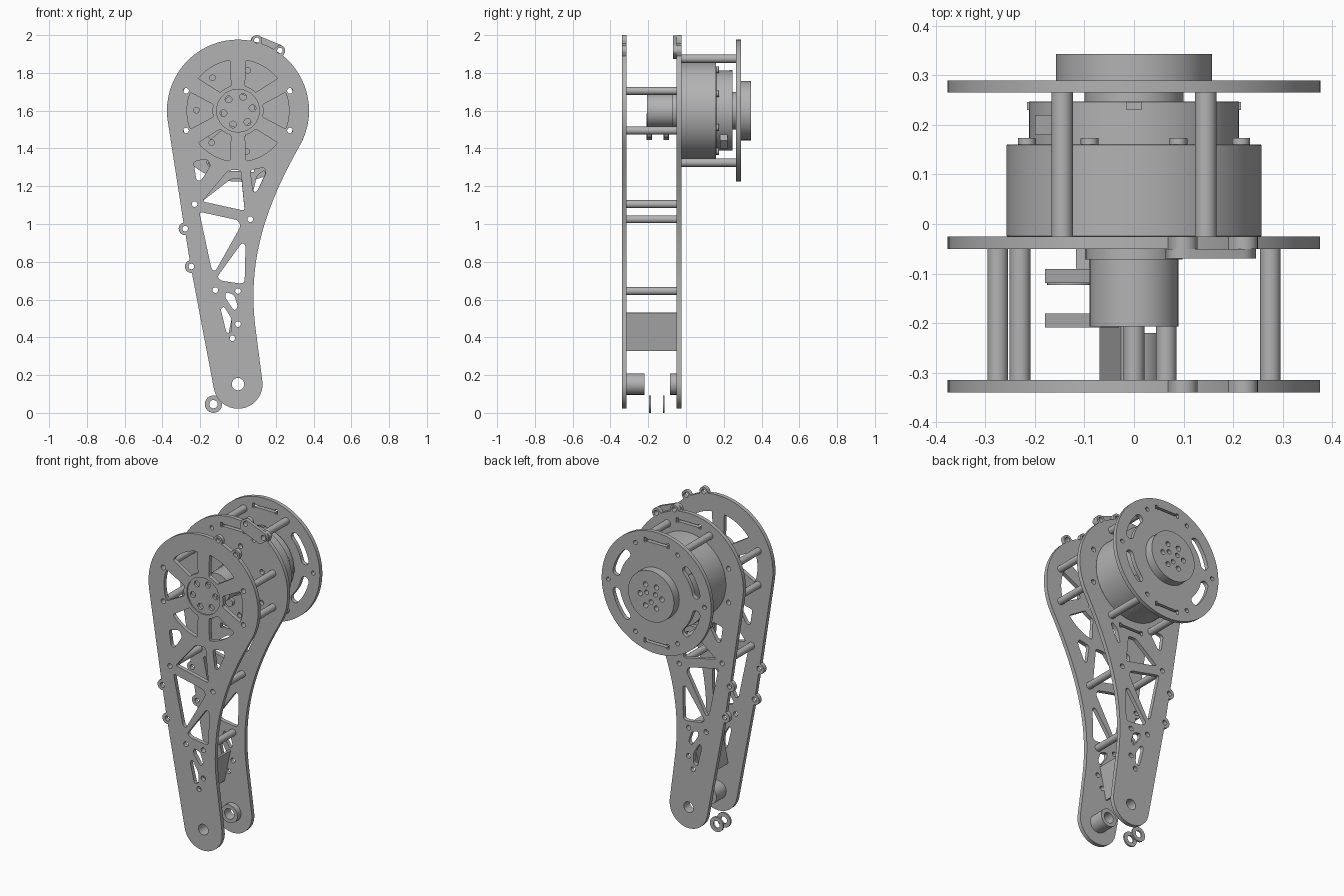
import bpy, bmesh
from math import sin, cos, radians, pi, atan2, degrees
from mathutils import Vector, Matrix
from mathutils.geometry import interpolate_bezier

if "Cube" in bpy.data.objects:
    bpy.data.objects.remove(bpy.data.objects["Cube"])

grey = bpy.data.materials.new("machined grey")
grey.use_nodes = True
grey.diffuse_color = (0.45, 0.45, 0.45, 1)
grey.node_tree.nodes["Principled BSDF"].inputs["Base Color"].default_value = grey.diffuse_color

AXIS = 1.6          # height of the motor axis
FRONT = (-0.34, -0.315)
BACK = (-0.05, -0.025)
DISC = (0.265, 0.29)


def arc(x, z, r, a0, a1, n=12):
    """Points on an arc, angles in degrees."""
    step = radians(a1 - a0) / n
    return [(x + r * cos(radians(a0) + i * step), z + r * sin(radians(a0) + i * step))
            for i in range(n + 1)]


def circle(x, z, r, n=24):
    return arc(x, z, r, 0, 360, n)[:-1]


def rounded(points, r=0.015):
    """Polygon with its corners rounded off."""
    out = []
    for i, p in enumerate(points):
        p, a, b = Vector(p), Vector(points[i - 1]), Vector(points[(i + 1) % len(points)])
        start = p + (a - p).normalized() * min(r, (a - p).length * 0.45)
        end = p + (b - p).normalized() * min(r, (b - p).length * 0.45)
        out += [tuple(start * (1 - t) ** 2 + p * 2 * t * (1 - t) + end * t * t)
                for t in (0, 0.33, 0.67, 1)]
    return out


def finish(obj, bevel=0):
    """Colour, shade and optionally bevel a part."""
    obj.data.materials.clear()
    obj.data.materials.append(grey)
    bpy.ops.object.select_all(action='DESELECT')
    obj.select_set(True)
    bpy.context.view_layer.objects.active = obj
    bpy.ops.object.shade_smooth_by_angle(angle=radians(35))
    if bevel:
        mod = obj.modifiers.new("edge", 'BEVEL')
        mod.width, mod.segments, mod.limit_method = bevel, 2, 'ANGLE'
        mod.angle_limit = radians(50)
    return obj


def slab(name, outline, holes, span, bevel=0):
    """Flat part in the xz plane with holes, spanning y from span[0] to span[1]."""
    curve = bpy.data.curves.new(name, 'CURVE')
    curve.dimensions, curve.fill_mode = '2D', 'BOTH'
    curve.extrude = (span[1] - span[0]) / 2
    for loop in [outline] + holes:
        spline = curve.splines.new('POLY')
        spline.points.add(len(loop) - 1)
        for point, (x, z) in zip(spline.points, loop):
            point.co = (x, z, 0, 1)
        spline.use_cyclic_u = True
    temp = bpy.data.objects.new(name, curve)
    bpy.context.collection.objects.link(temp)
    mesh = bpy.data.meshes.new_from_object(
        temp.evaluated_get(bpy.context.evaluated_depsgraph_get()))
    bpy.data.objects.remove(temp)
    mesh.transform(Matrix.Translation((0, sum(span) / 2, 0)) @ Matrix.Rotation(pi / 2, 4, 'X'))
    bm = bmesh.new()
    bm.from_mesh(mesh)
    bmesh.ops.remove_doubles(bm, verts=bm.verts, dist=0.0001)
    bmesh.ops.recalc_face_normals(bm, faces=bm.faces)
    bm.to_mesh(mesh)
    bm.free()
    obj = bpy.data.objects.new(name, mesh)
    bpy.context.collection.objects.link(obj)
    return finish(obj, bevel)


def tube(name, x, z, r, hole, span):
    return slab(name, circle(x, z, r), [circle(x, z, hole)], span)


def box(name, centre, size, turn=0):
    """Box turned about the y axis."""
    bm = bmesh.new()
    bmesh.ops.create_cube(bm, size=1, matrix=Matrix.Translation(centre)
                          @ Matrix.Rotation(radians(turn), 4, 'Y') @ Matrix.Diagonal((*size, 1)))
    mesh = bpy.data.meshes.new(name)
    bm.to_mesh(mesh)
    bm.free()
    obj = bpy.data.objects.new(name, mesh)
    bpy.context.collection.objects.link(obj)
    return finish(obj)


def ring_of(count, r, size, start=0):
    """Circles spaced around the motor axis."""
    return [circle(r * cos(a), AXIS + r * sin(a), size, 16)
            for a in (radians(start) + i * 2 * pi / count for i in range(count))]


# Leg plate outline: round head, ears, straight left edge, foot, curved right edge
top_ears = [(0.222, 1.918), (0.1, 1.972)]
side_ears = [(-0.28, 0.975), (-0.247, 0.775)]
outline, angle = [], -28
for x, z in top_ears:
    a = degrees(atan2(z - AXIS, x))
    outline += arc(0, AXIS, 0.376, angle, a - 4.5, 16) + arc(x, z, 0.028, a - 80, a + 80)
    angle = a + 4.5
outline += arc(0, AXIS, 0.376, angle, 190, 32)
for x, z in side_ears:
    outline += arc(x, z, 0.034, 105, 275)
outline += arc(0, 0.152, 0.13, 190, 366, 24)
edge = [Vector(p) for p in ((0.09, 0.47), (0.05, 0.83), (0.16, 1.12), (0.33, 1.42))]
outline += [tuple(p) for p in interpolate_bezier(*edge, 24)][:-1]

# Holes shared by both leg plates
spacers = [(sx * 0.275, AXIS + sz * 0.105) for sx in (-1, 1) for sz in (-1, 1)]
spacers += [(-0.23, 1.105), (0.065, 1.025), (0, 0.645)]
screws = spacers + top_ears + side_ears + [(-0.12, 0.65), (0, 0.47), (-0.03, 0.395)]
shared = [circle(x, z, 0.015, 16) for x, z in screws] + [circle(0, 0.152, 0.033)]
shared += [rounded(w) for w in (
    [(-0.235, 1.33), (-0.165, 1.345), (-0.145, 1.31), (-0.195, 1.23), (-0.22, 1.23)],
    [(-0.205, 1.065), (0, 1.02), (0.015, 0.99), (-0.12, 0.75), (-0.14, 0.76)],
    [(0.02, 0.9), (0.04, 0.89), (0.035, 0.69), (0.01, 0.685), (-0.09, 0.7), (-0.11, 0.72)],
    [(-0.065, 0.64), (-0.02, 0.625), (0, 0.56), (-0.02, 0.54), (-0.068, 0.61)],
    [(-0.092, 0.55), (-0.075, 0.565), (-0.035, 0.5), (-0.033, 0.43), (-0.06, 0.42)])]

# Front leg plate: spoked head around a recessed hub
windows = [rounded(arc(0, AXIS, 0.27, a - 21, a + 21) + arc(0, AXIS, 0.135, a + 14, a - 14, 6), 0.012)
           for a in range(0, 360, 60)]
windows += [rounded([(-0.05, 1.285), (0.015, 1.285), (0.035, 1.07), (-0.19, 1.12)]),
            rounded([(0.065, 1.285), (0.14, 1.3), (0.148, 1.27), (0.1, 1.17), (0.08, 1.17)])]
slab("front_leg_plate", outline, shared + windows + [circle(0, AXIS, 0.113, 32)], FRONT)
slab("front_hub_insert", circle(0, AXIS, 0.114, 32), ring_of(6, 0.078, 0.018, 10), (-0.332, -0.315))


def long_slot(side):
    """Thin straight slot with wider ends."""
    half = [(0.07, -0.007), (0.07, -0.014), (0.085, -0.014),
            (0.085, 0.014), (0.07, 0.014), (0.07, 0.007)]
    loop = half + [(-x, -z) for x, z in half]
    return [(x, AXIS + side * 0.312 + z) for x, z in loop]


# Rear leg plate that carries the motor
slots = [long_slot(1), long_slot(-1)]
windows = [rounded([(-0.035, 1.24), (0.018, 1.24), (0.035, 1.07), (-0.19, 1.12)]),
           rounded([(0.1, 1.255), (0.138, 1.285), (0.146, 1.27), (0.1, 1.17), (0.08, 1.17)])]
rods = [(sx * 0.145, AXIS + sz * 0.275) for sx in (-1, 1) for sz in (-1, 1)]
rod_holes = [circle(x, z, 0.013, 16) for x, z in rods]
slab("rear_leg_plate", outline, shared + windows + slots + rod_holes + ring_of(7, 0.22, 0.015, 25), BACK)
slab("ear_reinforcement", rounded([(0.07, 1.99), (0.1, 2), (0.235, 1.945), (0.25, 1.91), (0.2, 1.87),
                                   (0.06, 1.93)]),
     [circle(x, z, 0.015, 16) for x, z in top_ears], (-0.07, -0.05))

# Hollow spacers and rods
for x, z in spacers:
    tube("leg_spacer", x, z, 0.021, 0.015, (FRONT[1], BACK[0]))
for x, z in rods:
    tube("disc_rod", x, z, 0.022, 0.013, (BACK[1], DISC[0]))

# Motor body with stepped rear housing
slab("motor_body", circle(0, AXIS, 0.257, 64), [], (-0.025, 0.16), 0.004)
slab("motor_rear_cap", circle(0, AXIS, 0.212, 64), [], (0.16, 0.247), 0.006)
slab("motor_shaft", circle(0, AXIS, 0.1, 32), [], (0.247, 0.266))
for loop in ring_of(8, 0.234, 0.018, 22.5):
    slab("motor_screw", loop, [], (0.16, 0.174), 0.004)
for s in (-1, 1):
    box("motor_connector", (s * 0.15, 0.2, AXIS - s * 0.15), (0.08, 0.04, 0.06), 45)
    box("cap_latch", (s * 0.21, 0.238, AXIS), (0.012, 0.016, 0.03))
box("cap_latch", (0, 0.238, AXIS + 0.21), (0.03, 0.016, 0.012))

# Front gear housing with two clamp lugs
slab("gear_housing", circle(0, AXIS, 0.09, 40), ring_of(3, 0.055, 0.012, 40), (-0.207, -0.07))
slab("gear_housing_base", circle(0, AXIS, 0.098, 40), [], (-0.072, -0.05))
for y in (-0.195, -0.105):
    box("clamp_lug", (-0.105, y, AXIS - 0.085), (0.15, 0.028, 0.055), -40)
    slab("clamp_bolt", circle(0.02, 1.48, 0.025, 16), [], (y - 0.012, y + 0.012))
box("cable_guide", (-0.1, -0.07, AXIS - 0.03), (0.035, 0.04, 0.06))

# Output disc with curved slots, and its hub
curved = []
for a in (28, 152, 208, 332):
    ends = [(0.28 * cos(radians(b)), AXIS + 0.28 * sin(radians(b))) for b in (a + 15, a - 15)]
    curved.append(arc(0, AXIS, 0.306, a - 15, a + 15) + arc(*ends[0], 0.026, a + 15, a + 195, 8)[1:]
                  + arc(0, AXIS, 0.254, a + 15, a - 15)[1:] + arc(*ends[1], 0.026, a + 165, a + 345, 8)[1:-1])
slab("output_disc", circle(0, AXIS, 0.376, 72),
     curved + slots + rod_holes + ring_of(2, 0.33, 0.013), DISC)
slab("output_hub", circle(0, AXIS, 0.157, 48),
     ring_of(6, 0.075, 0.016) + ring_of(3, 0.035, 0.014, 30), (0.29, 0.343))

# Sloping web between the plates
box("sloping_web", (-0.042, -0.183, 0.43), (0.012, 0.264, 0.205), 12)

# Foot bushings and loose washers
tube("front_foot_bushing", 0, 0.152, 0.056, 0.033, (FRONT[1], -0.22))
tube("rear_foot_bushing", 0, 0.152, 0.056, 0.033, (-0.085, BACK[0]))
for y in (-0.19, -0.118):
    tube("foot_washer", -0.13, 0.046, 0.046, 0.022, (y - 0.005, y + 0.005))
